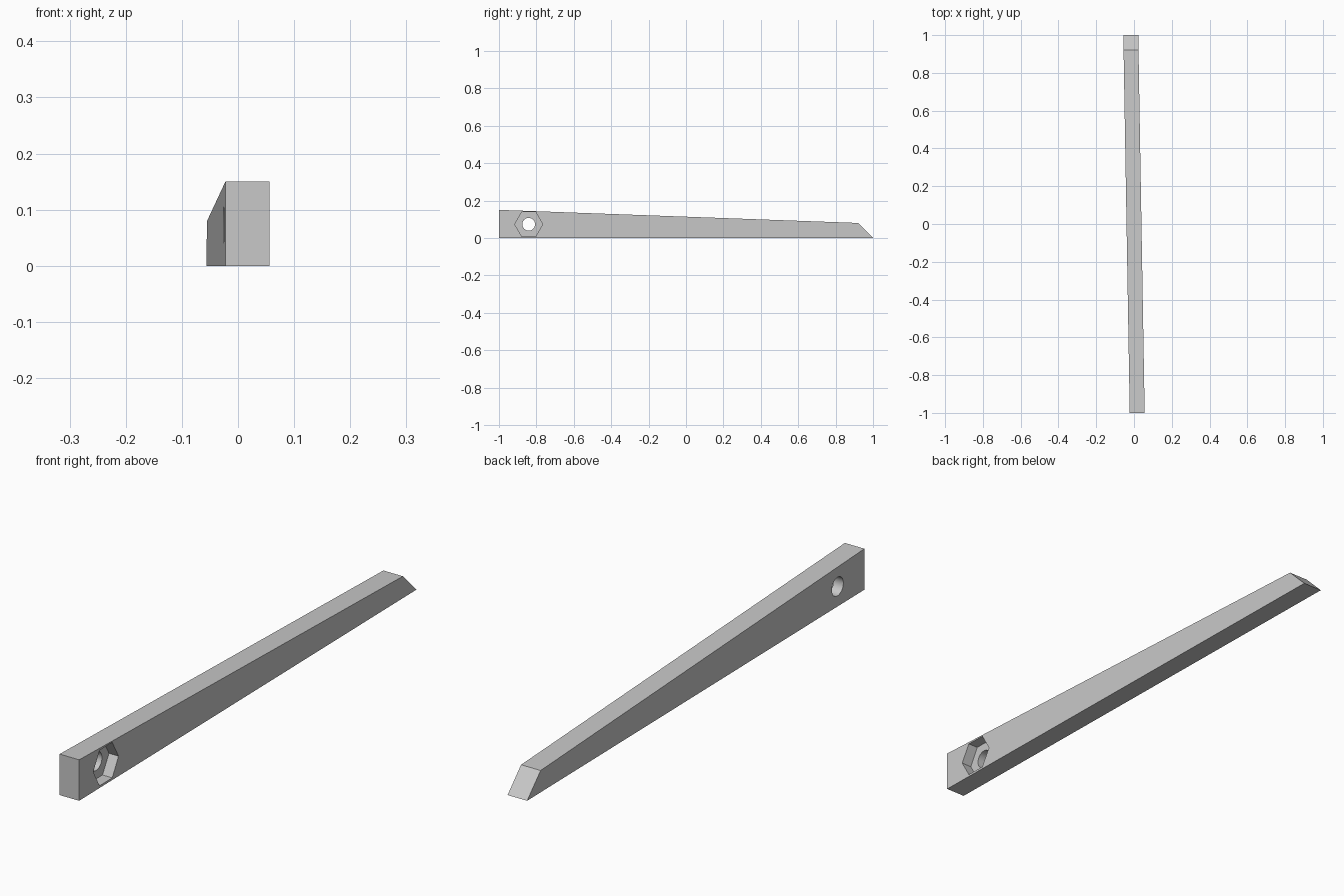
import bpy, bmesh, math

default = bpy.data.objects.get("Cube")
if default:
    bpy.data.objects.remove(default, do_unlink=True)

HALF_WIDTH = 0.0395
SLANT = -0.017            # sideways drift of the bar per unit of length
BOLT_Y, BOLT_Z = -0.841, 0.073
RECESS_DEPTH = 0.04

grey = bpy.data.materials.new("plain grey")
grey.use_nodes = True
colour = (0.58, 0.58, 0.58, 1)
grey.diffuse_color = colour
grey.node_tree.nodes["Principled BSDF"].inputs["Base Color"].default_value = colour

# Tapered bar: side profile extruded across its width, then slanted
bm = bmesh.new()
profile = [(-1, 0), (1, 0), (0.92, 0.08), (-1, 0.15)]
side = bm.faces.new([bm.verts.new((-HALF_WIDTH, y, z)) for y, z in profile])
extruded = bmesh.ops.extrude_face_region(bm, geom=[side])["geom"]
for v in extruded:
    if isinstance(v, bmesh.types.BMVert):
        v.co.x = HALF_WIDTH
for v in bm.verts:
    v.co.x += SLANT * v.co.y
bmesh.ops.recalc_face_normals(bm, faces=bm.faces)
mesh = bpy.data.meshes.new("tapered_bar")
bm.to_mesh(mesh)
bm.free()
bar = bpy.data.objects.new("tapered_bar", mesh)
bpy.context.collection.objects.link(bar)
mesh.materials.append(grey)


def cut_round(name, sides, radius, x, depth):
    """Cut a sideways prism out of the bar."""
    bpy.ops.mesh.primitive_cylinder_add(
        vertices=sides, radius=radius, depth=depth,
        location=(x, BOLT_Y, BOLT_Z), rotation=(0, math.pi / 2, 0))
    cutter = bpy.context.object
    cutter.name = name
    cutter.hide_render = True
    cutter.data.materials.append(grey)
    bpy.ops.object.select_all(action="DESELECT")
    bpy.context.view_layer.objects.active = bar
    bar.select_set(True)
    mod = bar.modifiers.new(name, "BOOLEAN")
    mod.operation = "DIFFERENCE"
    mod.solver = "EXACT"
    mod.object = cutter
    bpy.ops.object.modifier_apply(modifier=mod.name)
    bpy.data.objects.remove(cutter, do_unlink=True)


# Hexagonal nut recess on the left face, round bolt hole right through
face_x = SLANT * BOLT_Y + HALF_WIDTH
cut_round("nut_recess", 6, 0.075, face_x - RECESS_DEPTH + 0.05, 0.1)
cut_round("bolt_hole", 40, 0.034, 0, 0.4)

bpy.ops.object.shade_smooth_by_angle(angle=math.radians(30))
